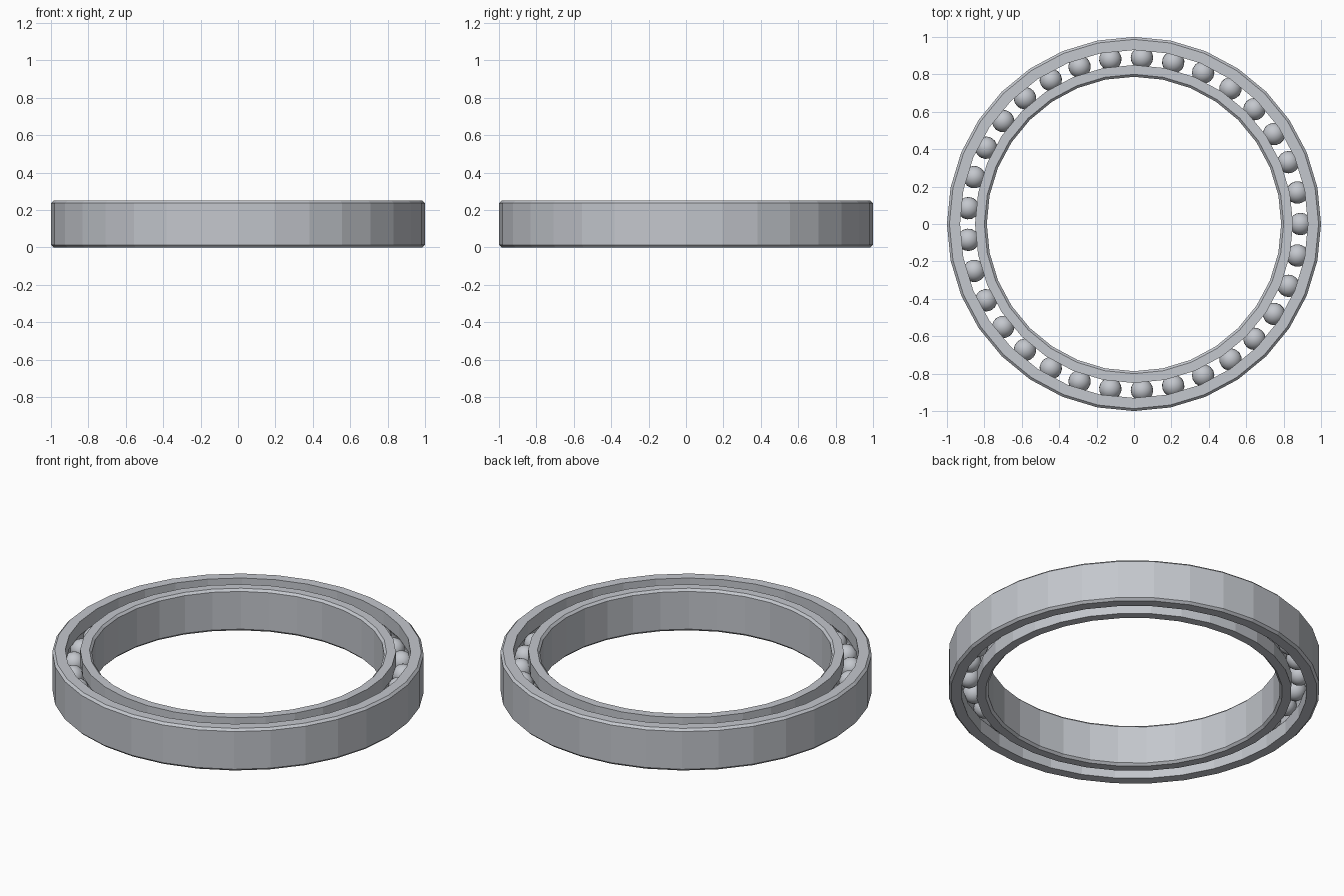
import bpy, bmesh, math

cube = bpy.data.objects.get("Cube")
if cube:
    bpy.data.objects.remove(cube, do_unlink=True)

HEIGHT = 0.25
MID = HEIGHT / 2
PITCH = 0.89          # radius of the ball circle
BALL = 0.06
LIP = 0.04            # half the gap between the rings
CHAMFER = 0.013
SIDES = 32
BALLS = 33


def make_material(name, color):
    mat = bpy.data.materials.new(name)
    mat.use_nodes = True
    mat.diffuse_color = color
    mat.node_tree.nodes["Principled BSDF"].inputs["Base Color"].default_value = color
    return mat


def add_object(name, bm, mat):
    mesh = bpy.data.meshes.new(name)
    bmesh.ops.recalc_face_normals(bm, faces=bm.faces)
    bm.to_mesh(mesh)
    bm.free()
    mesh.materials.append(mat)
    obj = bpy.data.objects.new(name, mesh)
    bpy.context.collection.objects.link(obj)
    return obj


def race_profile(wall, side):
    """Closed (radius, z) section; side is +1 for outer ring, -1 for inner."""
    lip = PITCH + side * LIP
    # chamfered wall away from the balls
    points = [(lip, 0), (wall - side * CHAMFER, 0), (wall, CHAMFER),
              (wall, HEIGHT - CHAMFER), (wall - side * CHAMFER, HEIGHT), (lip, HEIGHT)]
    # rounded groove that holds the balls
    reach = math.acos(LIP / BALL)
    steps = 6
    for i in range(steps + 1):
        a = reach * (1 - 2 * i / steps)
        points.append((PITCH + side * BALL * math.cos(a), MID + BALL * math.sin(a)))
    return points


def make_ring(name, wall, side, mat):
    bm = bmesh.new()
    section = race_profile(wall, side)
    rows = []
    for i in range(SIDES):
        a = math.tau * i / SIDES
        rows.append([bm.verts.new((r * math.cos(a), r * math.sin(a), z)) for r, z in section])
    for i, row in enumerate(rows):
        after = rows[(i + 1) % SIDES]
        for j in range(len(row)):
            k = (j + 1) % len(row)
            bm.faces.new((row[j], after[j], after[k], row[k]))
    return add_object(name, bm, mat)


steel = make_material("steel grey", (0.55, 0.57, 0.61, 1))

# Rings
make_ring("outer_ring", 1.0, 1, steel)
make_ring("inner_ring", 0.787, -1, steel)

# Balls share one mesh
bm = bmesh.new()
bmesh.ops.create_uvsphere(bm, u_segments=16, v_segments=12, radius=BALL)
for face in bm.faces:
    face.smooth = True
first = add_object("ball", bm, steel)
for i in range(BALLS):
    ball = first if i == 0 else first.copy()
    if i:
        bpy.context.collection.objects.link(ball)
    a = math.tau * i / BALLS
    ball.location = (PITCH * math.cos(a), PITCH * math.sin(a), MID)
    ball.rotation_euler.z = a
    ball.name = f"ball_{i + 1}"
